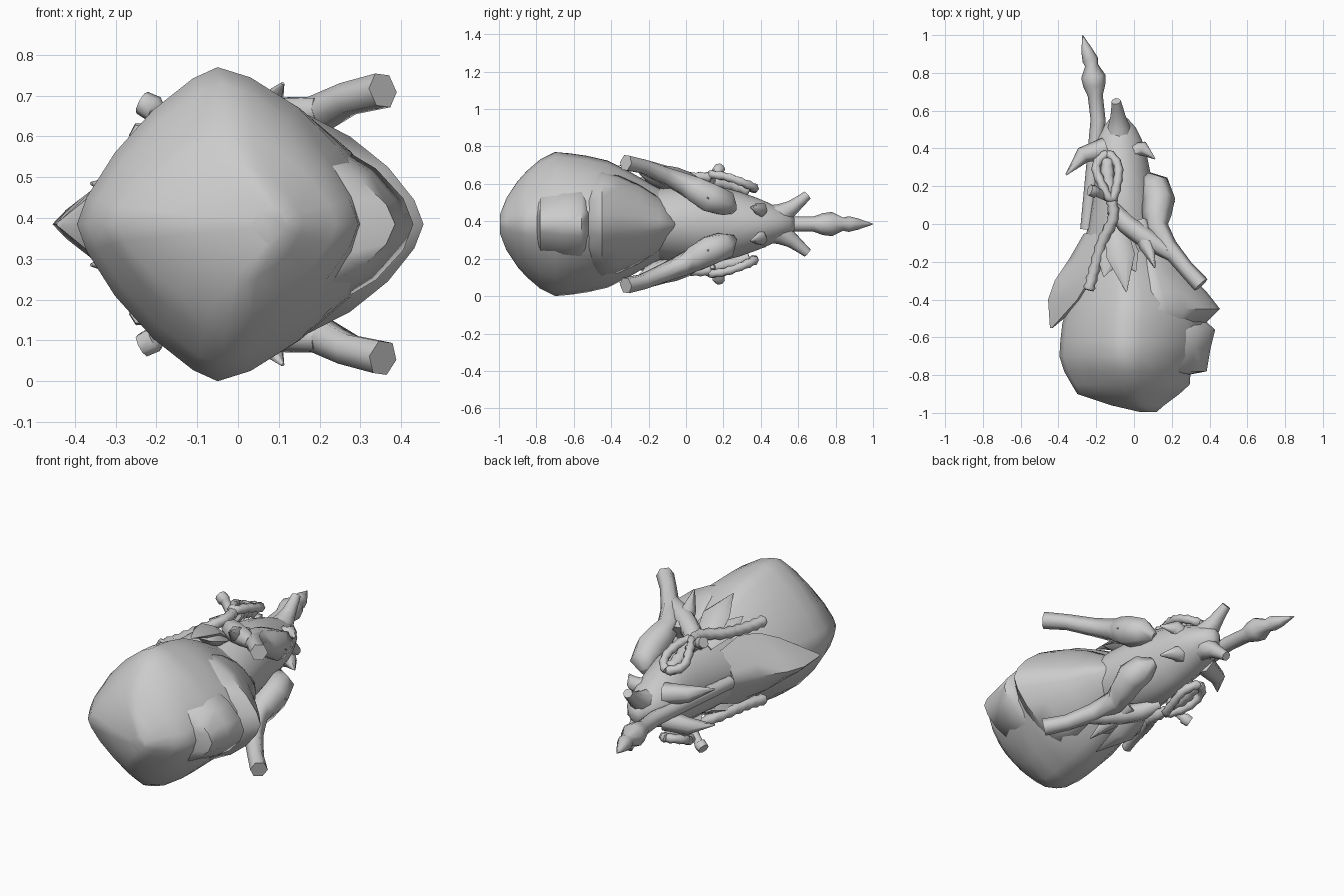
import bpy, bmesh, math
from mathutils import Vector

MID = 0.385  # the model is mirrored above and below this height
grey = bpy.data.materials.new("plain grey")
grey.diffuse_color = (0.6, 0.6, 0.6, 1)


def skin(name, rings, angle=40):
    """Bridge a list of point rings into one closed mesh."""
    bm = bmesh.new()
    rows = [[bm.verts.new(p) for p in r] for r in rings]
    n = len(rows[0])
    for a, b in zip(rows, rows[1:]):
        for i in range(n):
            j = (i + 1) % n
            bm.faces.new((a[i], a[j], b[j], b[i]))
    bm.faces.new(rows[0])
    bm.faces.new(rows[-1])
    bmesh.ops.remove_doubles(bm, verts=bm.verts, dist=0.0005)
    bmesh.ops.recalc_face_normals(bm, faces=bm.faces)
    me = bpy.data.meshes.new(name)
    bm.to_mesh(me)
    bm.free()
    me.materials.append(grey)
    ob = bpy.data.objects.new(name, me)
    bpy.context.collection.objects.link(ob)
    bpy.ops.object.select_all(action='DESELECT')
    ob.select_set(True)
    bpy.context.view_layer.objects.active = ob
    bpy.ops.object.shade_smooth_by_angle(angle=math.radians(angle))
    return ob


def hull(name, stations, power_l, power_r, segs=20):
    """Loft along y; station = y, left x, ridge x, right x, half height."""
    rings = []
    for y, xl, xc, xr, h in stations:
        ring = []
        for i in range(segs):
            t = 2 * math.pi * i / segs
            c, s = math.cos(t), math.sin(t)
            e = 2 / (power_r if c > 0 else power_l)
            w = (xr - xc) if c > 0 else (xc - xl)
            ring.append(Vector((xc + math.copysign(abs(c) ** e, c) * w, y,
                                MID + math.copysign(abs(s) ** e, s) * h)))
        rings.append(ring)
    return skin(name, rings, 55)


def tube(name, path, segs=7, both=True, flat=1.0):
    """Swept tube; path point = x, y, height above mid, radius. Mirrored if both."""
    for sign, side in ((1, "upper"), (-1, "lower"))[:2 if both else 1]:
        pts = [Vector((x, y, MID + sign * z)) for x, y, z, r in path]
        rings = []
        for k, p in enumerate(pts):
            d = (pts[min(k + 1, len(pts) - 1)] - pts[max(k - 1, 0)]).normalized()
            u = d.cross(Vector((0, 0.15, 1))).normalized()
            v = d.cross(u)
            r = path[k][3]
            rings.append([p + u * r * math.cos(2 * math.pi * i / segs)
                          + v * r * flat * sign * math.sin(2 * math.pi * i / segs)
                          for i in range(segs)])
        skin(f"{side}_{name}" if both else name, rings, 62)


def rope(name, points, radius, steps=24, closed=False):
    """Lumpy rope through a smooth chain of points."""
    path, n = [], len(points)
    for k in range(steps + 1):
        f = k / steps * (n if closed else n - 1)
        i = min(int(f), n - 1 if closed else n - 2)
        q = [Vector(points[(i + d) % n] if closed else points[max(0, min(n - 1, i + d))])
             for d in (-1, 0, 1, 2)]
        t = f - i
        p = 0.5 * (2 * q[1] + (q[2] - q[0]) * t
                   + (2 * q[0] - 5 * q[1] + 4 * q[2] - q[3]) * t * t
                   + (3 * q[1] - q[0] - 3 * q[2] + q[3]) * t ** 3)
        path.append((*p, radius * (1.12 if k % 2 else 0.88)))
    tube(name, path, 6)


# large bulb with a softly ridged cross-section
hull("bulb", [(-0.995, 0.03, 0.08, 0.12, 0.05), (-0.96, -0.12, 0.02, 0.16, 0.14),
              (-0.90, -0.30, -0.02, 0.24, 0.23), (-0.85, -0.33, -0.03, 0.295, 0.285),
              (-0.78, -0.37, -0.04, 0.30, 0.345), (-0.70, -0.395, -0.05, 0.345, 0.385),
              (-0.62, -0.39, -0.05, 0.365, 0.378), (-0.53, -0.38, -0.05, 0.385, 0.365),
              (-0.42, -0.35, -0.04, 0.37, 0.34), (-0.30, -0.31, -0.04, 0.29, 0.28),
              (-0.18, -0.27, -0.04, 0.20, 0.21), (-0.04, -0.22, -0.04, 0.10, 0.14)], 1.35, 1.48)

# overlapping shell lip on the right side of the bulb
hull("shell_lip", [(-0.53, 0.0, 0.10, 0.375, 0.25), (-0.45, 0.0, 0.10, 0.455, 0.285),
                   (-0.36, 0.0, 0.09, 0.385, 0.26), (-0.25, 0.0, 0.08, 0.28, 0.21),
                   (-0.14, 0.0, 0.06, 0.21, 0.14), (-0.04, 0.0, 0.05, 0.13, 0.04)], 1.5, 1.5)

# swollen front patch with a stepped front edge
hull("front_patch", [(-0.80, 0.05, 0.16, 0.28, 0.12), (-0.78, 0.05, 0.16, 0.385, 0.16),
                     (-0.66, 0.05, 0.17, 0.405, 0.20), (-0.56, 0.08, 0.17, 0.43, 0.21),
                     (-0.52, 0.08, 0.15, 0.385, 0.18)], 1.6, 1.6, 16)

# torso tapering into the head
hull("torso", [(-0.25, -0.28, -0.06, 0.16, 0.17), (-0.10, -0.26, -0.06, 0.15, 0.20),
               (0.05, -0.235, -0.06, 0.13, 0.205), (0.18, -0.215, -0.06, 0.105, 0.20),
               (0.28, -0.21, -0.07, 0.085, 0.175), (0.38, -0.215, -0.08, 0.065, 0.14),
               (0.45, -0.20, -0.08, 0.04, 0.11), (0.51, -0.165, -0.08, 0.01, 0.08),
               (0.555, -0.13, -0.08, -0.03, 0.06), (0.58, -0.11, -0.08, -0.06, 0.03)],
     1.85, 1.85, 16)

# pointed cape hanging off the left side
hull("cape", [(-0.05, -0.265, -0.18, -0.14, 0.15), (-0.18, -0.34, -0.2, -0.15, 0.19),
              (-0.30, -0.42, -0.24, -0.2, 0.17), (-0.40, -0.455, -0.30, -0.25, 0.12),
              (-0.55, -0.445, -0.435, -0.43, 0.01)], 1.15, 1.4, 12)

# spear running along the left side, tip at the back
tube("spear", [(-0.25, -0.03, 0, 0.035), (-0.19, 0.55, 0, 0.04), (-0.205, 0.68, 0, 0.04),
               (-0.21, 0.73, 0, 0.058), (-0.215, 0.78, 0, 0.065), (-0.225, 0.84, 0, 0.035),
               (-0.232, 0.87, 0, 0.042), (-0.25, 0.92, 0, 0.03), (-0.272, 1.0, 0, 0.002)],
     8, both=False)

# horns at the back of the head
tube("horn", [(-0.08, 0.43, 0.02, 0.08), (-0.08, 0.52, 0.055, 0.058), (-0.085, 0.57, 0.09, 0.04),
              (-0.09, 0.62, 0.13, 0.03), (-0.095, 0.65, 0.155, 0.025)], 8)

# legs: rounded thigh, bent shin and square-cut foot
tube("leg", [(0.07, 0.25, 0.08, 0.03), (0.11, 0.21, 0.11, 0.075), (0.13, 0.13, 0.14, 0.088),
             (0.12, 0.05, 0.185, 0.078), (0.12, -0.02, 0.22, 0.063), (0.18, -0.12, 0.262, 0.05),
             (0.27, -0.23, 0.308, 0.043), (0.355, -0.322, 0.328, 0.046)], 6)

# arms crossing above the legs
tube("arm", [(-0.11, 0.08, 0.19, 0.04), (-0.04, 0.0, 0.23, 0.052), (0.04, -0.06, 0.25, 0.055),
             (0.12, -0.11, 0.265, 0.05), (0.20, -0.165, 0.28, 0.035)], 7)

# spines on the head, knees and flanks
for name, a, b, c, r in (
        ("cheek_spine", (-0.15, 0.40, 0.07), (-0.27, 0.365, 0.09), (-0.36, 0.26, 0.10), 0.06),
        ("jaw_spine", (-0.01, 0.38, 0.06), (0.05, 0.40, 0.08), (0.11, 0.345, 0.09), 0.05),
        ("knee_spine", (0.10, 0.10, 0.16), (0.17, 0.16, 0.15), (0.215, 0.115, 0.14), 0.04),
        ("flank_spine", (0.03, 0.0, 0.21), (0.07, -0.12, 0.28), (0.11, -0.23, 0.345), 0.055)):
    tube(name, [(*a, r), (*b, r * 0.75), (*c, 0.004)], 6)

# ragged cloth points lying over the bulb
for i, (x, y, z) in enumerate(((-0.04, -0.36, 0.315), (-0.16, -0.28, 0.25), (0.01, -0.25, 0.27))):
    tube(f"cloth_point_{i}", [(-0.10, -0.01, 0.17, 0.06), ((x - 0.1) / 2, -0.17, z - 0.035, 0.075),
                              (x, y, z, 0.002)], 6, flat=0.45)

# ropes, loops and pegs on both flanks
rope("loop", [(-0.14, 0.37, 0.19), (-0.085, 0.31, 0.22), (-0.09, 0.21, 0.255),
              (-0.12, 0.13, 0.265), (-0.175, 0.22, 0.25), (-0.20, 0.31, 0.205)], 0.024, 24, True)
rope("loop_filling", [(-0.14, 0.34, 0.18), (-0.14, 0.25, 0.21), (-0.12, 0.15, 0.23)], 0.038, 8)
rope("hanging_rope", [(-0.12, 0.13, 0.25), (-0.11, 0.03, 0.25), (-0.17, -0.10, 0.225),
                      (-0.21, -0.24, 0.215), (-0.24, -0.35, 0.22)], 0.029, 20)
tube("peg", [(-0.13, 0.14, 0.22, 0.025), (-0.20, 0.17, 0.28, 0.025),
             (-0.205, 0.17, 0.282, 0.033), (-0.235, 0.18, 0.298, 0.03)], 8)
